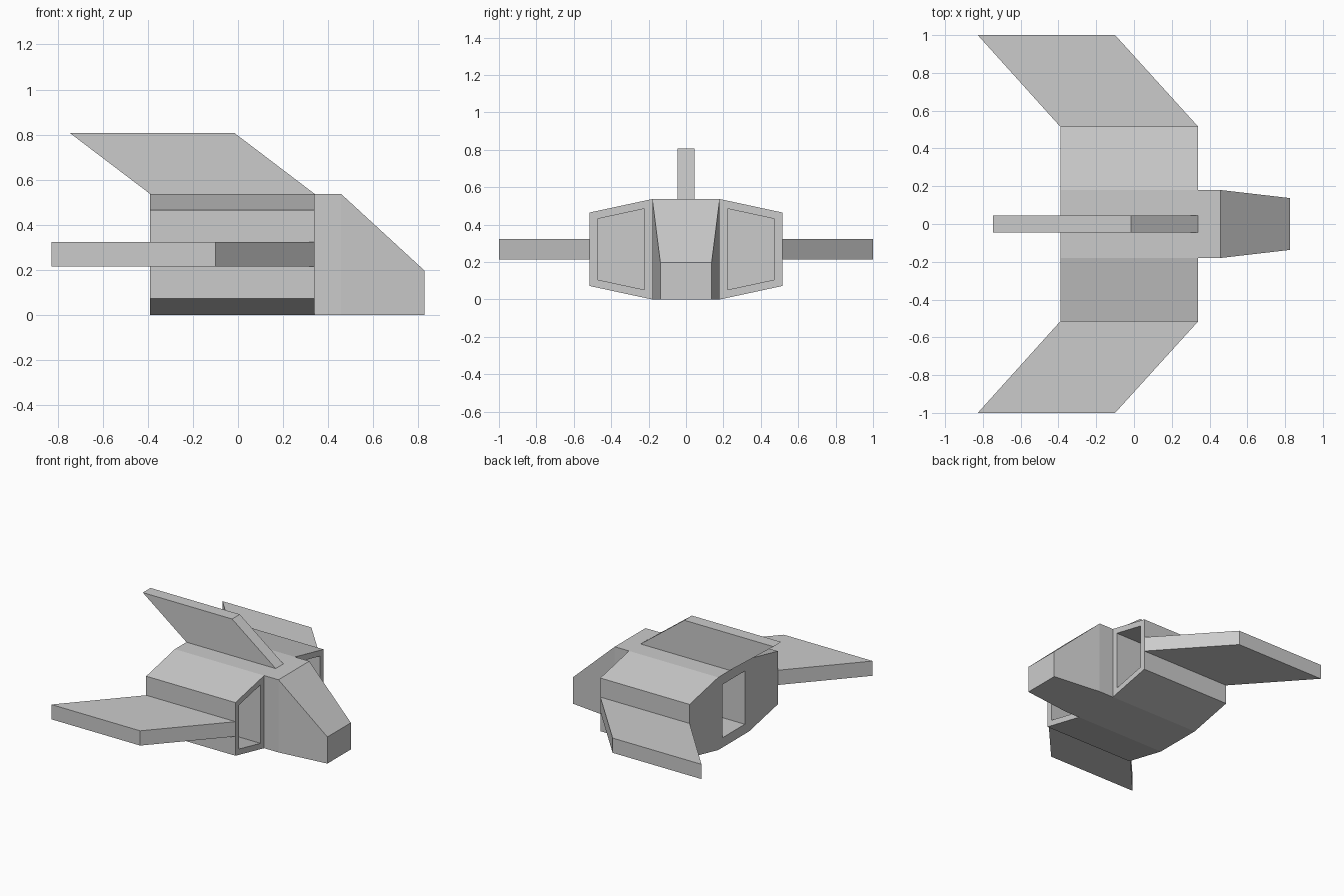
import bpy, bmesh
from mathutils import Vector

if "Cube" in bpy.data.objects:
    bpy.data.objects.remove(bpy.data.objects["Cube"])


def add_object(name, bm):
    bmesh.ops.recalc_face_normals(bm, faces=bm.faces)
    mesh = bpy.data.meshes.new(name)
    bm.to_mesh(mesh)
    bm.free()
    obj = bpy.data.objects.new(name, mesh)
    bpy.context.collection.objects.link(obj)
    return obj


def slab(name, outline, offset):
    """Flat plate: a closed outline pushed along an offset."""
    bm = bmesh.new()
    a = [bm.verts.new(p) for p in outline]
    b = [bm.verts.new(Vector(p) + Vector(offset)) for p in outline]
    bm.faces.new(a)
    bm.faces.new(b[::-1])
    for i in range(len(a)):
        j = (i + 1) % len(a)
        bm.faces.new((a[i], a[j], b[j], b[i]))
    return add_object(name, bm)


def recess(bm, face, rim, depth, z_scale=1.0):
    """Inset a face, then push it into the hull."""
    bmesh.ops.inset_individual(bm, faces=[face], thickness=rim, use_even_offset=True)
    mid = face.calc_center_median()
    for v in face.verts:
        v.co.z = mid.z + (v.co.z - mid.z) * z_scale
    inner = bmesh.ops.extrude_discrete_faces(bm, faces=[face])["faces"][0]
    bmesh.ops.translate(bm, verts=inner.verts, vec=depth)


BACK, FRONT = -0.39, 0.34

# Fuselage core and tapered nose, lofted from (x, half width, top z)
bm = bmesh.new()
rings = []
for x, w, top in ((BACK, 0.18, 0.537), (FRONT, 0.18, 0.537),
                  (0.457, 0.18, 0.537), (0.827, 0.137, 0.197)):
    rings.append([bm.verts.new((x, y, z))
                  for y, z in ((-w, 0), (w, 0), (w, top), (-w, top))])
for r, s in zip(rings, rings[1:]):
    for i in range(4):
        j = (i + 1) % 4
        bm.faces.new((r[i], r[j], s[j], s[i]))
tail_face = bm.faces.new(rings[0][::-1])
bm.faces.new(rings[-1])

# Side pods grown from the core's side faces
sides = [f for f in bm.faces
         if abs(f.calc_center_median().x - (BACK + FRONT) / 2) < 0.01
         and abs(f.calc_center_median().y) > 0.1]
for f in bmesh.ops.extrude_discrete_faces(bm, faces=sides)["faces"]:
    for v in f.verts:
        v.co.y = 0.515 if v.co.y > 0 else -0.515
        v.co.z = 0.465 if v.co.z > 0.3 else 0.072
bmesh.ops.recalc_face_normals(bm, faces=bm.faces)

# Air intakes in the pod fronts and the exhaust in the tail
intakes = [f for f in bm.faces
           if all(abs(v.co.x - FRONT) < 0.001 for v in f.verts)]
for f in intakes:
    recess(bm, f, 0.042, (-0.3, 0, 0))
tail_face = min((f for f in bm.faces if f.normal.x < -0.9),
                key=lambda f: abs(f.calc_center_median().y))
recess(bm, tail_face, 0.05, (0.3, 0, 0), 0.9)
add_object("fuselage", bm)

# Swept wings
for name, s in (("wing_right", -1), ("wing_left", 1)):
    slab(name, [(BACK, s * 0.515, 0.215), (FRONT, s * 0.515, 0.215),
                (-0.10, s, 0.215), (-0.827, s, 0.215)], (0, 0, 0.109))

# Swept tail fin
slab("tail_fin", [(BACK, -0.045, 0.537), (FRONT, -0.045, 0.537),
                  (-0.017, -0.045, 0.808), (-0.747, -0.045, 0.808)], (0, 0.09, 0))
